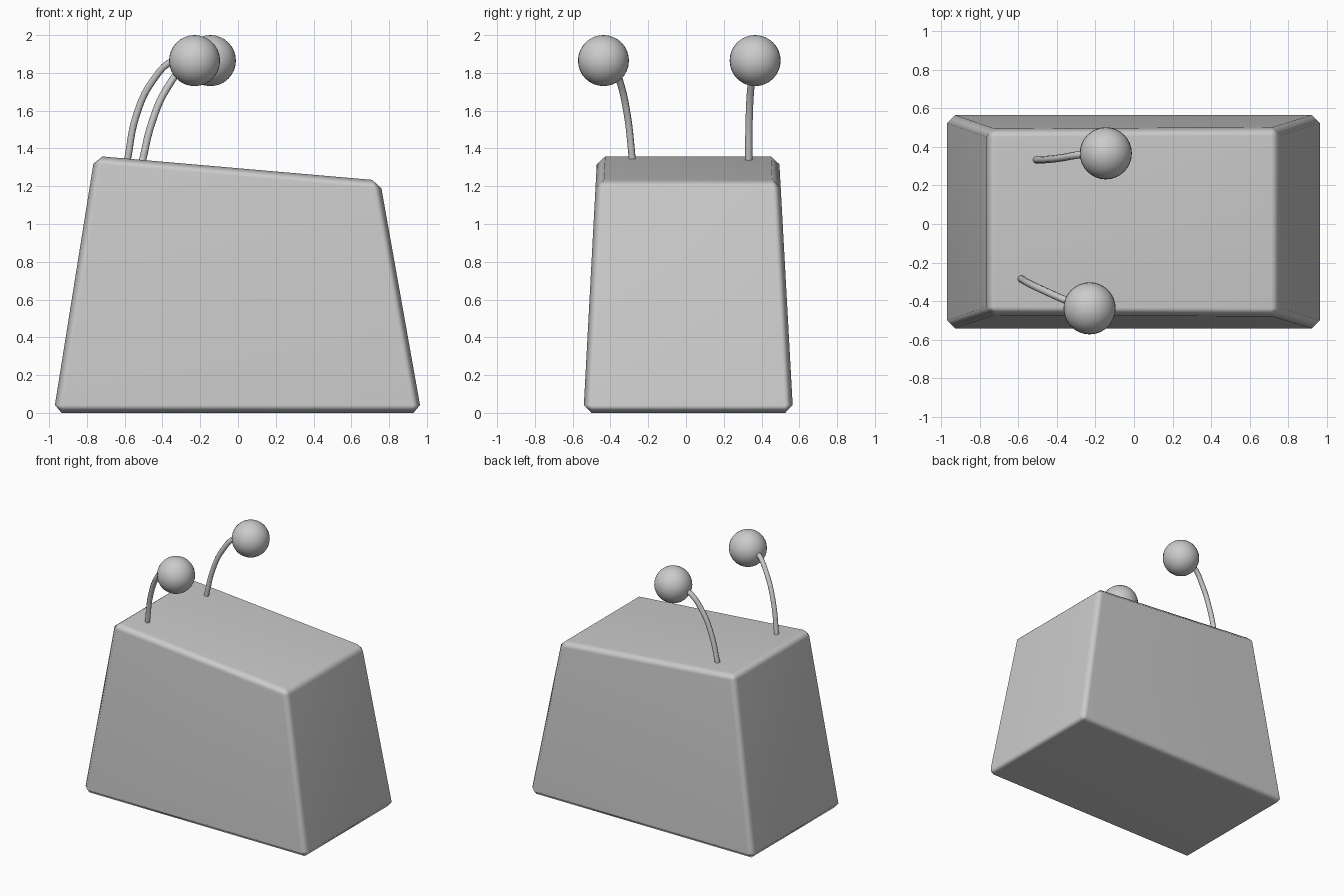
import bpy, bmesh
from mathutils import Vector

if "Cube" in bpy.data.objects:
    bpy.data.objects.remove(bpy.data.objects["Cube"])


def wall_y(z):
    return -0.543 + 0.0535 * z, 0.567 - 0.055 * z


# Tapered body with a sloping top and narrow chamfers
bm = bmesh.new()
profile = [(-0.976, 0), (0.971, 0), (0.752, 1.23), (-0.759, 1.361)]
front = [bm.verts.new((x, wall_y(z)[0], z)) for x, z in profile]
back = [bm.verts.new((x, wall_y(z)[1], z)) for x, z in profile]
bm.faces.new(front)
bm.faces.new(back[::-1])
for i in range(4):
    j = (i + 1) % 4
    bm.faces.new((front[j], front[i], back[i], back[j]))
bmesh.ops.recalc_face_normals(bm, faces=bm.faces)
bmesh.ops.bevel(bm, geom=bm.edges[:], offset=0.042, segments=1,
                affect='EDGES', profile=0.5)
for f in bm.faces:
    f.smooth = True
mesh = bpy.data.meshes.new("body")
bm.to_mesh(mesh)
bm.free()
body = bpy.data.objects.new("body", mesh)
bpy.context.collection.objects.link(body)
mod = body.modifiers.new("normals", 'WEIGHTED_NORMAL')
mod.keep_sharp = True


# Curved stalk with a ball on its end
def antenna(side, path, ball):
    curve = bpy.data.curves.new(side + "_stalk", 'CURVE')
    curve.dimensions = '3D'
    curve.bevel_depth = 0.019
    curve.bevel_resolution = 2
    curve.resolution_u = 5
    curve.use_fill_caps = True
    spline = curve.splines.new('BEZIER')
    pts = path + [ball]
    spline.bezier_points.add(len(pts) - 1)
    for bp, co in zip(spline.bezier_points, pts):
        bp.co = Vector(co)
        bp.handle_left_type = bp.handle_right_type = 'AUTO'
    stalk = bpy.data.objects.new(side + "_stalk", curve)
    bpy.context.collection.objects.link(stalk)

    bpy.ops.mesh.primitive_uv_sphere_add(segments=32, ring_count=16,
                                         radius=0.135, location=ball)
    bpy.context.object.name = side + "_ball"
    bpy.ops.object.shade_smooth()


antenna("front", [(-0.587, -0.283, 1.33), (-0.537, -0.311, 1.58),
                  (-0.45, -0.352, 1.76), (-0.34, -0.40, 1.865)],
        (-0.23, -0.437, 1.865))
antenna("back", [(-0.508, 0.332, 1.325), (-0.455, 0.334, 1.54),
                 (-0.375, 0.343, 1.72), (-0.27, 0.36, 1.84)],
        (-0.146, 0.366, 1.865))
